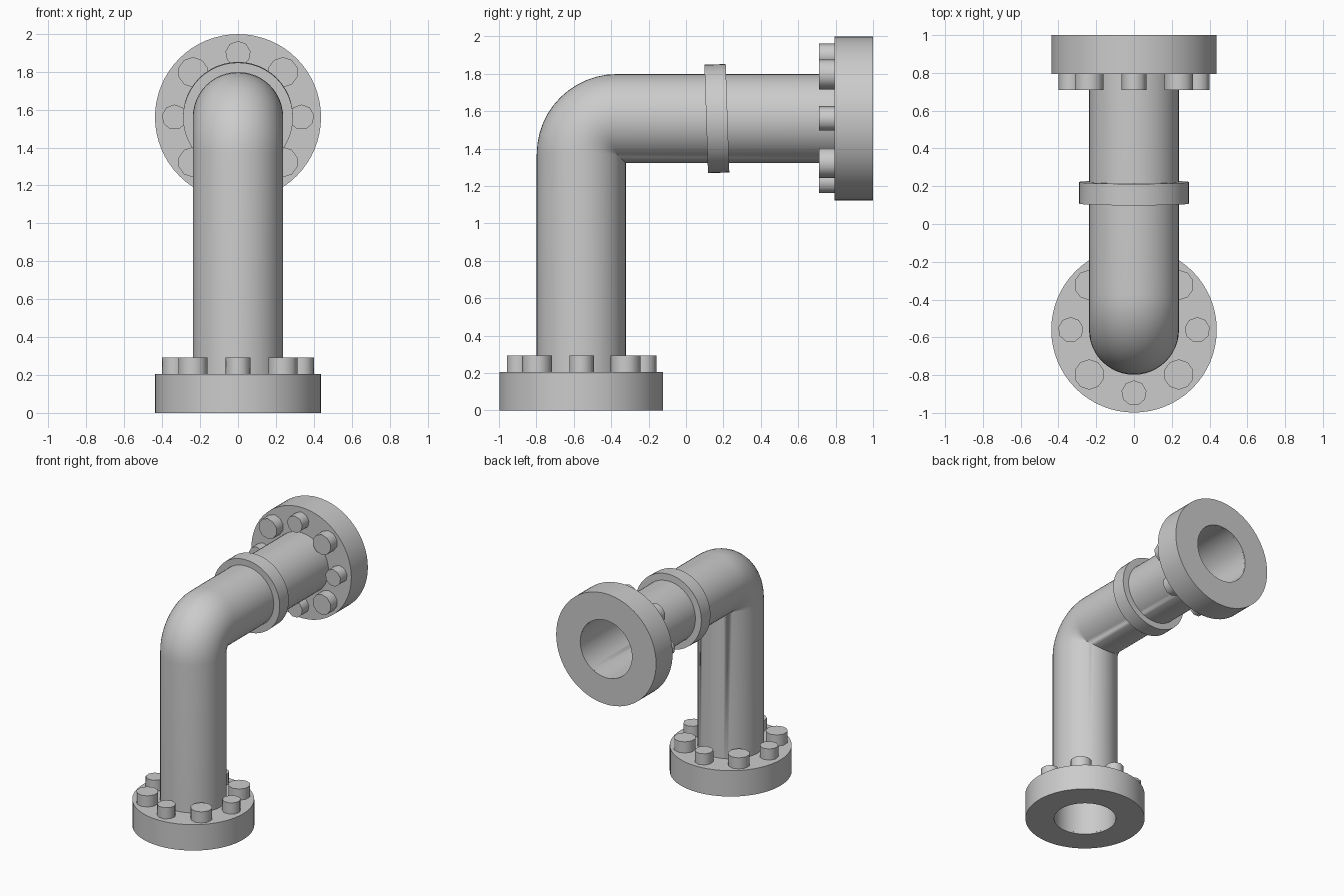
import bpy, bmesh
from math import sin, cos, pi, radians
from mathutils import Matrix, Vector

if "Cube" in bpy.data.objects:
    bpy.data.objects.remove(bpy.data.objects["Cube"])

AXIS_Y, AXIS_Z = -0.56, 1.56      # vertical pipe axis / horizontal pipe axis
TO_BACK = Matrix.Rotation(radians(90), 4, 'X')   # local +z -> -y


def finish(name, bm, angle=35):
    bmesh.ops.remove_doubles(bm, verts=bm.verts, dist=1e-5)
    bmesh.ops.recalc_face_normals(bm, faces=bm.faces)
    me = bpy.data.meshes.new(name)
    bm.to_mesh(me)
    bm.free()
    ob = bpy.data.objects.new(name, me)
    bpy.context.collection.objects.link(ob)
    bpy.ops.object.select_all(action='DESELECT')
    ob.select_set(True)
    bpy.context.view_layer.objects.active = ob
    bpy.ops.object.shade_smooth_by_angle(angle=radians(angle))
    return ob


def bridge(bm, rings, closed):
    n = len(rings[0])
    pairs = list(zip(rings, rings[1:]))
    if closed:
        pairs.append((rings[-1], rings[0]))
    for a, b in pairs:
        for i in range(n):
            j = (i + 1) % n
            bm.faces.new((a[i], a[j], b[j], b[i]))


def ring(name, r_out, r_in, z0, z1, matrix, n=48):
    bm = bmesh.new()
    prof = [(r_in, z0), (r_out, z0), (r_out, z1), (r_in, z1)]
    rings = [[bm.verts.new(matrix @ Vector((r * cos(2 * pi * i / n), r * sin(2 * pi * i / n), z)))
              for i in range(n)] for r, z in prof]
    bridge(bm, rings, True)
    return finish(name, bm)


def pipe_rings(bm, r, bend=0.19, n=48, steps=12):
    # sweep up, round the elbow and back; the tight inner side is mitred
    cy, cz = AXIS_Y + bend, AXIS_Z - bend
    dirs = [(r * cos(2 * pi * i / n), r * sin(2 * pi * i / n)) for i in range(n)]
    rings = [[bm.verts.new((x, AXIS_Y + d, 0.01)) for x, d in dirs]]
    for k in range(steps + 1):
        t = pi / 2 * k / steps
        row = []
        for x, d in dirs:
            rad = bend - d
            if rad > 0:
                p = (x, cy - rad * cos(t), cz + rad * sin(t))
            else:
                p = (x, AXIS_Y + d, AXIS_Z - d)
            row.append(bm.verts.new(p))
        rings.append(row)
    rings.append([bm.verts.new((x, 0.99, AXIS_Z - d)) for x, d in dirs])
    return rings


# hollow elbow pipe
bm = bmesh.new()
outer = pipe_rings(bm, 0.238)
inner = pipe_rings(bm, 0.227)
bridge(bm, outer + inner[::-1], True)
# drop zero-area faces left on the mitre
bmesh.ops.dissolve_degenerate(bm, dist=1e-5, edges=bm.edges)
finish("elbow_pipe", bm)

# the two flanges, each with its bolts
base_m = Matrix.Translation((0, AXIS_Y, 0))
back_m = Matrix.Translation((0, 1.0, AXIS_Z)) @ TO_BACK
for label, m, thick, top in (("base", base_m, 0.205, 0.293), ("back", back_m, 0.207, 0.29)):
    ring(label + "_flange", 0.438, 0.227, 0, thick, m, 64)
    for k in range(8):
        a = k * pi / 4
        r, sides = (0.08, 10) if k % 2 else (0.067, 9)
        bm = bmesh.new()
        place = Matrix.Translation((0.335 * cos(a), 0.335 * sin(a), (thick - 0.02 + top) / 2))
        bmesh.ops.create_cone(bm, cap_ends=True, segments=sides, radius1=r, radius2=r,
                              depth=top - thick + 0.02, matrix=m @ place)
        finish(f"{label}_bolt_{k + 1}", bm, 50)

# slightly tilted collar round the horizontal pipe
collar_m = Matrix.Translation((0, 0.165, AXIS_Z)) @ Matrix.Rotation(radians(1.9), 4, 'X') @ TO_BACK
ring("collar", 0.29, 0.232, -0.057, 0.057, collar_m)
